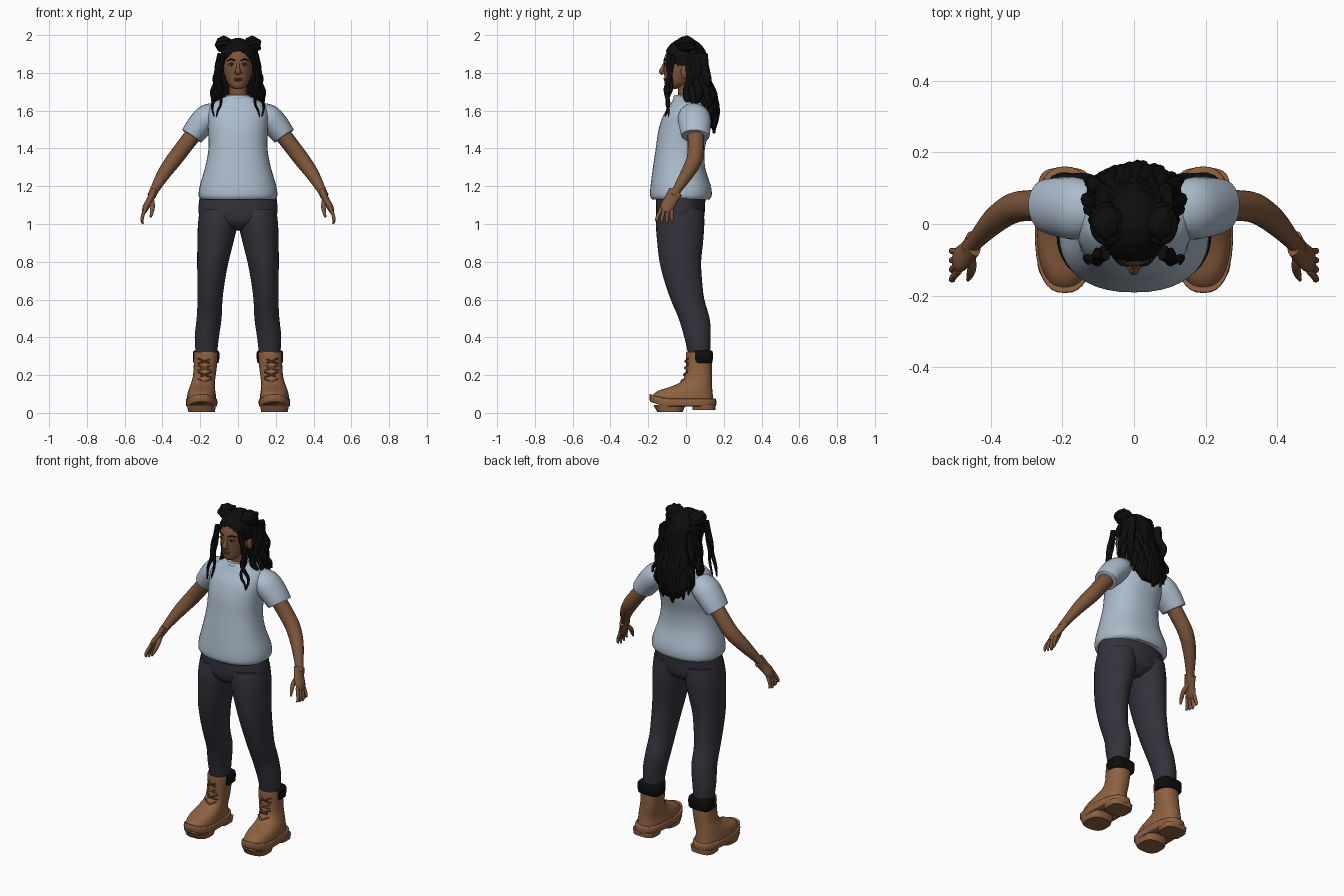
import bpy, bmesh, math, random
from mathutils import Vector

random.seed(4)


def material(name, rgb):
    m = bpy.data.materials.new(name)
    m.diffuse_color = (*rgb, 1)
    return m


SKIN = material("brown_skin", (0.205, 0.092, 0.042))
SHIRT = material("pale_blue_cotton", (0.41, 0.50, 0.60))
PANTS = material("charcoal_denim", (0.033, 0.032, 0.043))
BOOT = material("tan_leather", (0.27, 0.12, 0.052))
LACE = material("dark_leather", (0.12, 0.052, 0.024))
HAIR = material("black_hair", (0.004, 0.004, 0.004))
EYE = material("eye_white", (0.5, 0.46, 0.42))
LIP = material("lip_brown", (0.13, 0.05, 0.032))


def finish(name, bm, mat, angle=50):
    bmesh.ops.recalc_face_normals(bm, faces=bm.faces)
    me = bpy.data.meshes.new(name)
    bm.to_mesh(me)
    bm.free()
    me.materials.append(mat)
    ob = bpy.data.objects.new(name, me)
    bpy.context.collection.objects.link(ob)
    bpy.ops.object.select_all(action='DESELECT')
    ob.select_set(True)
    bpy.context.view_layer.objects.active = ob
    bpy.ops.object.shade_smooth_by_angle(angle=math.radians(angle))
    return ob


def spline(pts, steps):
    """Smooth curve through rows of numbers."""
    out = []
    for i in range(len(pts) - 1):
        a, b, c, d = (pts[max(0, min(len(pts) - 1, i + k))] for k in (-1, 0, 1, 2))
        for s in range(steps):
            t = s / steps
            out.append([0.5 * (2 * q + (r - p) * t + (2 * p - 5 * q + 4 * r - w) * t * t
                               + (3 * q - p - 3 * r + w) * t ** 3)
                        for p, q, r, w in zip(a, b, c, d)])
    return out + [list(pts[-1])]


def skin_rings(name, rings, mat, angle=50):
    bm = bmesh.new()
    vs = [[bm.verts.new(p) for p in ring] for ring in rings]
    n = len(vs[0])
    for a, b in zip(vs, vs[1:]):
        for i in range(n):
            bm.faces.new((a[i], a[(i + 1) % n], b[(i + 1) % n], b[i]))
    bm.faces.new(vs[0])
    bm.faces.new(vs[-1])
    return finish(name, bm, mat, angle)


def loft(name, rows, mat, n=32, power=2.0, steps=4, angle=50):
    """Level oval sections: x, y, z, half width, half depth."""
    rings = []
    for x, y, z, rx, ry in spline(rows, steps):
        ring = []
        for i in range(n):
            c, s = math.cos(i * math.tau / n), math.sin(i * math.tau / n)
            ring.append((x + rx * math.copysign(abs(c) ** (2 / power), c),
                         y + ry * math.copysign(abs(s) ** (2 / power), s), z))
        rings.append(ring)
    return skin_rings(name, rings, mat, angle)


def tube(name, rows, mat, n=12, wide=1.0, steps=4):
    """Round section swept along a path: x, y, z, radius."""
    pts = spline(rows, steps)
    rings = []
    for i, (x, y, z, r) in enumerate(pts):
        d = Vector(pts[min(i + 1, len(pts) - 1)][:3]) - Vector(pts[max(i - 1, 0)][:3])
        d.normalize()
        u = Vector((0, 1, 0))
        u = (u - d * u.dot(d)).normalized()
        v = d.cross(u)
        rings.append([Vector((x, y, z)) + u * r * wide * math.cos(k * math.tau / n)
                      + v * r * math.sin(k * math.tau / n) for k in range(n)])
    return skin_rings(name, rings, mat)


def ball(name, center, size, mat, bump=0.0, seg=24):
    bm = bmesh.new()
    bmesh.ops.create_uvsphere(bm, u_segments=seg, v_segments=seg // 2, radius=1)
    for v in bm.verts:
        p = v.co.copy()
        k = 1 + bump * math.sin(7 * p.x + 5 * p.z) * math.cos(6 * p.y - 4 * p.z)
        v.co = [c + s * q * k for c, s, q in zip(center, size, p)]
    return finish(name, bm, mat, 70)


# Shirt body and collar
loft("shirt_body", [(0, -.027, 1.13, .196, .152), (0, -.027, 1.15, .208, .163),
                    (0, -.028, 1.2, .203, .16), (0, -.037, 1.3, .174, .138),
                    (0, -.03, 1.4, .156, .13), (0, -.01, 1.5, .158, .135),
                    (0, .005, 1.58, .162, .123), (0, .02, 1.63, .145, .105),
                    (0, .012, 1.66, .1, .08), (0, .002, 1.677, .062, .062)], SHIRT, 40, 2.3)
loft("shirt_collar", [(0, 0, 1.655, .066, .066), (0, 0, 1.672, .066, .067),
                      (0, 0, 1.682, .06, .061)], SHIRT)

# Trouser hips, neck and head
loft("trouser_hips", [(0, -.03, .965, .04, .06), (0, -.03, 1.0, .15, .112),
                      (0, -.03, 1.05, .207, .128), (0, -.027, 1.15, .203, .13)], PANTS)
loft("neck", [(0, .015, 1.64, .056, .055), (0, .01, 1.7, .047, .052),
              (0, .005, 1.78, .05, .055)], SKIN, 24)
loft("head", [(0, -.078, 1.714, .018, .02), (0, -.066, 1.724, .036, .042),
              (0, -.045, 1.745, .054, .068), (0, -.02, 1.785, .07, .095),
              (0, -.01, 1.83, .08, .108), (0, -.005, 1.88, .083, .11),
              (0, 0, 1.93, .07, .088), (0, 0, 1.965, .03, .04)], SKIN)

# Face
tube("nose", [(0, -.108, 1.86, .008), (0, -.121, 1.83, .009), (0, -.129, 1.808, .014),
              (0, -.119, 1.796, .011)], SKIN)
ball("upper_lip", (0, -.11, 1.769, ), (.023, .01, .005), LIP)
ball("lower_lip", (0, -.107, 1.76), (.019, .011, .006), LIP)
ball("chin", (0, -.088, 1.732), (.026, .022, .018), SKIN)

for side, s in (("right", -1), ("left", 1)):
    def mir(rows):
        return [(s * r[0], *r[1:]) for r in rows]

    ball("nostril_" + side, (s * .012, -.118, 1.801), (.009, .011, .008), SKIN)
    ball("eye_" + side, (s * .034, -.104, 1.843), (.015, .0085, .0065), EYE)
    ball("iris_" + side, (s * .034, -.11, 1.843), (.0058, .0035, .006), HAIR)
    tube("eyelid_" + side, mir([(.018, -.111, 1.843, .002), (.034, -.113, 1.851, .004),
                                (.052, -.102, 1.844, .002)]), LIP, 8)
    tube("eyebrow_" + side, mir([(.014, -.117, 1.864, .003), (.036, -.111, 1.872, .004),
                                 (.06, -.092, 1.864, .002)]), HAIR, 8)
    ball("ear_" + side, (s * .084, -.005, 1.805), (.013, .022, .038), SKIN)

    # Sleeve and arm
    tube("sleeve_" + side, mir([(.09, .035, 1.595, .05), (.155, .042, 1.567, .07),
                                (.2, .047, 1.523, .069), (.237, .05, 1.476, .063),
                                (.245, .05, 1.465, .06)]), SHIRT, 24, 1.22)
    tube("arm_" + side, mir([(.2, .05, 1.52, .045), (.27, .052, 1.43, .043),
                             (.335, .045, 1.345, .042), (.39, .008, 1.27, .036),
                             (.437, -.042, 1.19, .025), (.458, -.068, 1.148, .022)]), SKIN, 20)

    # Hand: palm, four fingers, thumb
    tube("palm_" + side, mir([(.448, -.055, 1.17, .02), (.465, -.08, 1.13, .018),
                              (.487, -.1, 1.09, .018), (.498, -.106, 1.062, .011)]), SKIN, 16, 2)
    for f in range(4):
        o = f - 1.5
        drop = .005 * abs(o - .3)
        tube(f"finger_{f + 1}_{side}",
             mir([(.488, -.103 + o * .018, 1.085, .010), (.504, -.112 + o * .024, 1.045, .0095),
                  (.508, -.115 + o * .027, 1.015 + drop, .008),
                  (.502, -.116 + o * .028, .997 + 2 * drop, .004)]), SKIN, 10)
    tube("thumb_" + side, mir([(.458, -.083, 1.128, .014), (.452, -.118, 1.095, .013),
                               (.457, -.142, 1.06, .010), (.463, -.156, 1.036, .005)]), SKIN, 10)

    # Trouser leg
    loft("trouser_leg_" + side, mir([
        (.168, .07, .3, .055, .056), (.165, .061, .4, .064, .07), (.153, .043, .5, .066, .082),
        (.148, .008, .6, .066, .089), (.142, -.015, .7, .073, .1), (.133, -.03, .8, .083, .11),
        (.12, -.031, .9, .095, .121), (.107, -.031, 1.0, .105, .128),
        (.1, -.028, 1.08, .102, .122)]), PANTS)

    # Boot: upper, welt, treads, cuff, laces
    loft("boot_upper_" + side, mir([
        (.193, -.018, .055, .076, .165), (.193, -.02, .085, .077, .163),
        (.192, -.005, .115, .072, .145), (.189, .03, .14, .066, .108),
        (.184, .055, .165, .062, .082), (.178, .066, .2, .06, .071),
        (.172, .069, .26, .062, .068), (.17, .069, .318, .063, .068),
        (.17, .069, .322, .056, .06)]), BOOT, 36, 2.3)
    sole = loft("boot_sole_" + side, mir([
        (.193, -.016, .035, .08, .172), (.193, -.016, .042, .083, .176),
        (.193, -.016, .07, .083, .176), (.193, -.016, .075, .079, .171)]), BOOT, 36, 2.5, 2)
    for v in sole.data.vertices:
        v.co.z += 1.2 * max(0, -v.co.y - .1) ** 1.6
    loft("boot_front_tread_" + side, mir([(.193, -.085, .006, .07, .068),
                                          (.193, -.087, .042, .077, .085)]), BOOT, 28, 2.8, 1)
    loft("boot_heel_" + side, mir([(.193, .095, .014, .068, .06),
                                   (.193, .095, .045, .074, .062)]), BOOT, 28, 3.2, 1)
    loft("boot_cuff_" + side, mir([
        (.169, .089, .264, .062, .045), (.169, .089, .272, .069, .052),
        (.169, .089, .32, .07, .053), (.169, .089, .33, .062, .046)]), HAIR, 32, 4, 2)
    for k in range(4):
        z, y = .165 + .036 * k, (-.022, -.007, -.002, 0)[k]
        for d in (-1, 1):
            tube(f"boot_lace_{k + 1}_{'a' if d < 0 else 'b'}_{side}",
                 [(s * .176 - d * .036, y + .014, z - .012, .004),
                  (s * .176, y - .004, z, .0045),
                  (s * .176 + d * .036, y + .014, z + .016, .004)], LACE if k % 2 else BOOT, 8)
    tube("boot_toe_seam_" + side, [(s * .193 - .07, -.06, .1, .004), (s * .193 - .04, -.085, .125, .004),
                                   (s * .193 + .04, -.085, .125, .004),
                                   (s * .193 + .07, -.06, .1, .004)], BOOT, 8)

    # Hair buns with a coiled strand
    c = Vector((s * .075, .0, 1.952))
    ball("hair_bun_" + side, c, (.043, .05, .043), HAIR, .1)
    tube("bun_coil_" + side, [(c.x + .036 * math.cos(t * .9), c.y + .047 * math.sin(t * .9),
                               1.93 + .005 * t, .013) for t in range(9)], HAIR, 8)

    # Wavy strands framing the face and falling over the shoulders
    def wavy(name, x0, x1, y0, y1, z0, z1, r, ph):
        rows = []
        for i in range(10):
            t = i / 9
            w = .011 * math.sin(t * 13 + ph) * min(1, 2 * t)
            rows.append((s * (x0 + (x1 - x0) * t + w), y0 + (y1 - y0) * t + w * .8,
                         z0 + (z1 - z0) * t, r * (1 - .75 * t ** 3)))
        tube(name, rows, HAIR, 8, 1.2, 3)

    wavy("face_strand_1_" + side, .078, .135, -.085, -.105, 1.9, 1.57, .013, 3.5)
    wavy("face_strand_2_" + side, .085, .105, -.07, -.1, 1.89, 1.56, .010, 1.5)
    for k in range(5):
        wavy(f"side_lock_{k + 1}_{side}", .088, .115 + .012 * (k % 3), .03 + .015 * k,
             .0 + .03 * k, 1.9, 1.57 + .012 * k, .021, 1.3 * k + 3)

# Hair cap, open over the face
bm = bmesh.new()
bmesh.ops.create_uvsphere(bm, u_segments=64, v_segments=48, radius=1)
for v in bm.verts:
    p = v.co
    k = 1 + .012 * math.sin(14 * math.atan2(p.y, p.x))
    v.co = (.098 * p.x * k, -.002 + .118 * p.y * k, 1.855 + .13 * p.z)
gone = []
for f in bm.faces:
    m = f.calc_center_median()
    if (m.y < -.03 and m.z < 1.918 - 9 * m.x ** 2) or (m.y < .015 and m.z < 1.835) or m.z < 1.78:
        gone.append(f)
bmesh.ops.delete(bm, geom=gone, context='FACES')
cap = finish("hair_cap", bm, HAIR)
mod = cap.modifiers.new("thickness", 'SOLIDIFY')
mod.thickness = .012

# Back hair mass with loose wavy locks
loft("hair_back", [(0, .03, 1.93, .07, .055), (0, .045, 1.86, .097, .06),
                   (0, .06, 1.78, .107, .058), (0, .09, 1.7, .118, .058),
                   (0, .115, 1.62, .115, .052), (0, .125, 1.56, .09, .042),
                   (0, .13, 1.51, .05, .025)], HAIR, 32)
for k in range(15):
    x = -.115 + .23 * k / 14
    end = 1.47 + 5 * x * x + random.uniform(0, .05)
    ph = random.uniform(0, 6)
    rows = []
    for i, y in enumerate((.07, .088, .1, .118, .142, .155, .158, .15)):
        t = i / 7
        w = .011 * math.sin(t * 12 + ph)
        rows.append((x * (.65 + .4 * t) + w, y - 3.2 * x * x + w * .5,
                     1.92 + (end - 1.92) * t, .022 * (1 - .8 * t ** 4)))
    tube(f"back_lock_{k + 1}", rows, HAIR, 8, 1.1, 3)
